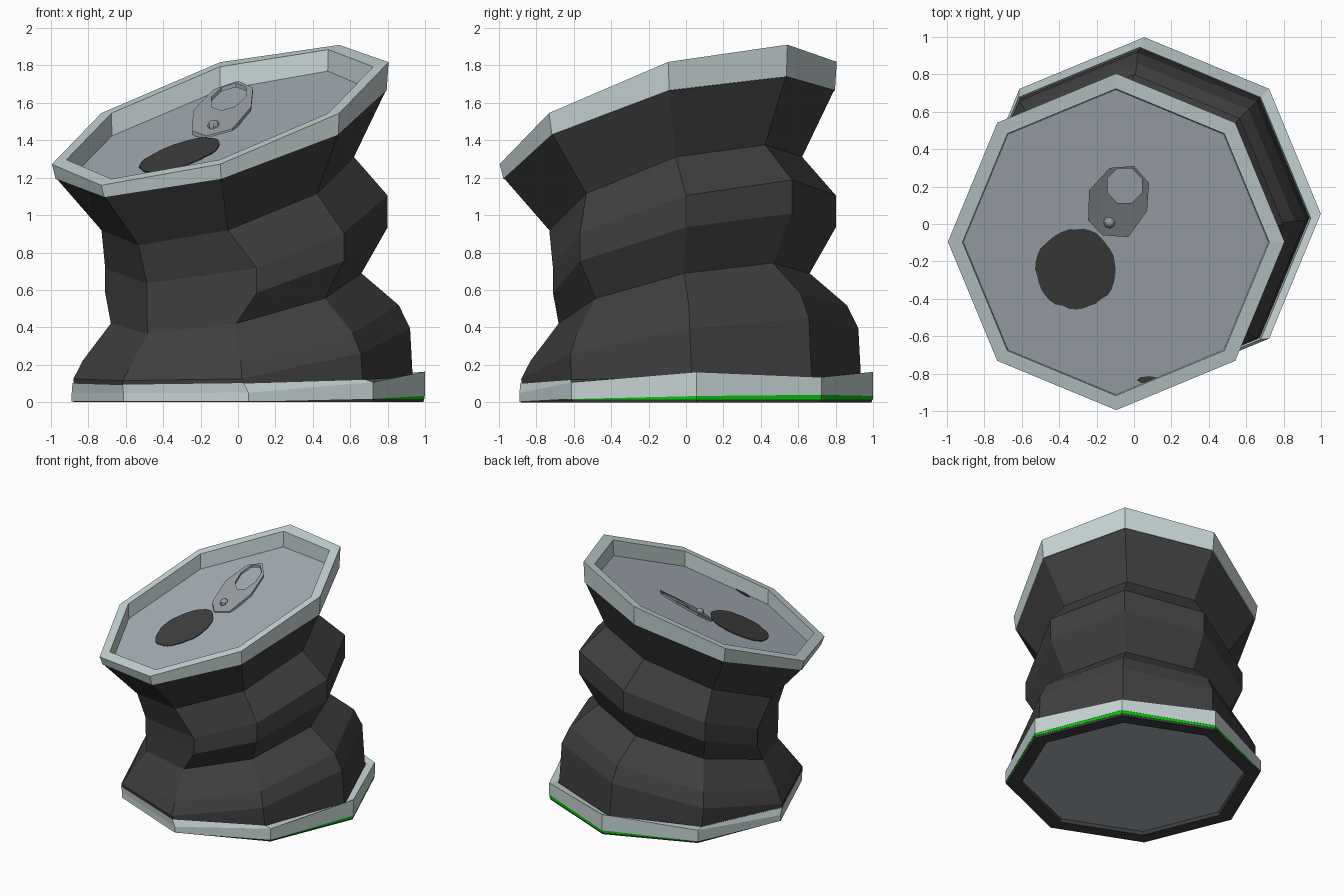
import bpy, bmesh, math, random

if "Cube" in bpy.data.objects:
    bpy.data.objects.remove(bpy.data.objects["Cube"])
random.seed(4)

def mat(name, r, g, b):
    m = bpy.data.materials.new(name)
    m.diffuse_color = (r, g, b, 1)
    m.use_nodes = True
    m.node_tree.nodes["Principled BSDF"].inputs["Base Color"].default_value = m.diffuse_color
    return m

RIM = mat("pale_metal", .57, .66, .66)
LID = mat("lid_grey", .38, .43, .475)
TAB = mat("tab_grey", .31, .335, .36)
DARK = mat("charcoal", .05, .05, .05)
GREEN = mat("green", .0, .58, .0)

def ring(c, r, z, slope, zmin=0.0, zmax=9.0):
    """Octagon centred at x=y=c, leaning towards the front left."""
    pts = []
    for i in range(8):
        a = i * math.pi / 4
        dx, dy = r * math.cos(a), r * math.sin(a)
        pts.append((c + dx, c + dy, min(zmax, max(zmin, z + slope * (dx + dy)))))
    return pts

def pressed_ring(z, slope):
    """Bulging fold whose front left side is pushed in."""
    pts = ring(0, .8, z, slope)
    dent = ring(.05, .76, z, slope)
    for i, sx, sy in ((4, 0, .05), (5, 0, 0), (6, .05, 0)):
        x, y, h = dent[i]
        pts[i] = (x + sx, y + sy, h)
    return pts

def loft(name, rings, material, cap_start=False, cap_end=False, closed=False):
    bm = bmesh.new()
    vs = [[bm.verts.new(p) for p in r] for r in rings]
    n = len(vs[0])
    pairs = list(zip(vs, vs[1:])) + ([(vs[-1], vs[0])] if closed else [])
    for a, b in pairs:
        for i in range(n):
            j = (i + 1) % n
            bm.faces.new((a[i], a[j], b[j], b[i]))
    if cap_start:
        bm.faces.new(vs[0][::-1])
    if cap_end:
        bm.faces.new(vs[-1])
    if closed or (cap_start and cap_end):
        bmesh.ops.recalc_face_normals(bm, faces=bm.faces[:])
    me = bpy.data.meshes.new(name)
    bm.to_mesh(me)
    bm.free()
    me.materials.append(material)
    ob = bpy.data.objects.new(name, me)
    bpy.context.collection.objects.link(ob)
    return ob

def lid_z(x, y):
    return 1.425 + .3 * (x + .095) + .3 * (y + .095)

# crumpled body, bottom to top: centre, radius, height, lean
loft("crushed_body", [
    ring(.033, .905, .05, .01),
    ring(.02, .90, .26, .15, .115),
    ring(.015, .845, .37, .175, .18),
    ring(-.01, .67, .555, .20),
    pressed_ring(.755, .225),
    pressed_ring(.905, .25),
    ring(-.055, .675, 1.115, .29, 0, 1.375),
    ring(-.09, .88, 1.43, .267, 0, 1.74)], DARK)

# tilted top rim and sunken lid
loft("top_rim", [
    ring(-.088, .85, 1.43, .267, 0, 1.74),
    ring(-.09, .885, 1.43, .267, 0, 1.74),
    ring(-.095, .9, 1.545, .303, 0, 1.91),
    ring(-.097, .82, 1.545, .303, 0, 1.885),
    ring(-.097, .815, 1.415, .30)], RIM, closed=True)
loft("lid", [ring(-.095, .818, 1.415, .30), ring(-.095, .818, 1.425, .30)],
     LID, True, True)

# drinking opening and small dent mark as thin dark plates on the lid
def lid_patch(name, cx, cy, rx, ry, n, jag):
    pts = []
    for i in range(n):
        a = i * math.tau / n
        k = 1 + random.uniform(-jag, jag)
        pts.append((cx + rx * k * math.cos(a), cy + ry * k * math.sin(a)))
    loft(name, [[(x, y, lid_z(x, y) + h) for x, y in pts] for h in (.001, .007)],
         DARK, True, True)

lid_patch("drinking_opening", -.31, -.24, .215, .215, 36, .03)
lid_patch("dent_mark", .08, -.835, .065, .02, 8, .1)

# raised pull tab with a finger hole
def tab_z(x, y):
    return lid_z(x, y) - .012 + .37 * max(0, y + .05)

outer = [(.08, .22), (.0, .31), (-.13, .30), (-.24, .18),
         (-.245, .02), (-.17, -.06), (-.03, -.07), (.07, .07)]
hole = [(-.05 + .1 * math.cos(math.radians(22 + 45 * i)),
         .205 + .1 * math.sin(math.radians(22 + 45 * i))) for i in range(8)]
loft("pull_tab", [[(x, y, tab_z(x, y) + h) for x, y in p]
                  for p, h in ((outer, 0), (outer, .022), (hole, .022), (hole, 0))],
     TAB, closed=True)
bpy.ops.mesh.primitive_uv_sphere_add(segments=8, ring_count=6, radius=.033,
                                     location=(-.13, .01, tab_z(-.13, .01) + .02))
bpy.context.object.name = "tab_rivet"
bpy.context.object.data.materials.append(TAB)

# bottom rim: pale band with inner collar, green strip, dark foot, inset base
loft("bottom_rim", [
    ring(.055, .944, .018, .017, .003),
    ring(.055, .944, .107, .06, .05, .163)[:1] +
    ring(.055, .944, .107, .06, .05, .135)[1:2] +
    ring(.055, .944, .107, .06, .05, .163)[2:],
    ring(.03, .915, .122, .022, 0, .135),
    ring(.03, .90, .03, .008)], RIM, closed=True)
loft("green_strip", [
    ring(.055, .92, .016, 0),
    ring(.055, .942, .016, 0),
    ring(.055, .942, .042, 0),
    ring(.055, .92, .042, 0)], GREEN, closed=True)
loft("dark_foot", [
    ring(.055, .941, .017, 0),
    ring(.055, .935, .0, .0),
    ring(.055, .83, .0, .0),
    ring(.055, .82, .03, .0)], DARK, closed=True)
loft("base_plate", [ring(.055, .825, .025, 0), ring(.055, .825, .035, 0)],
     LID, True, True)
